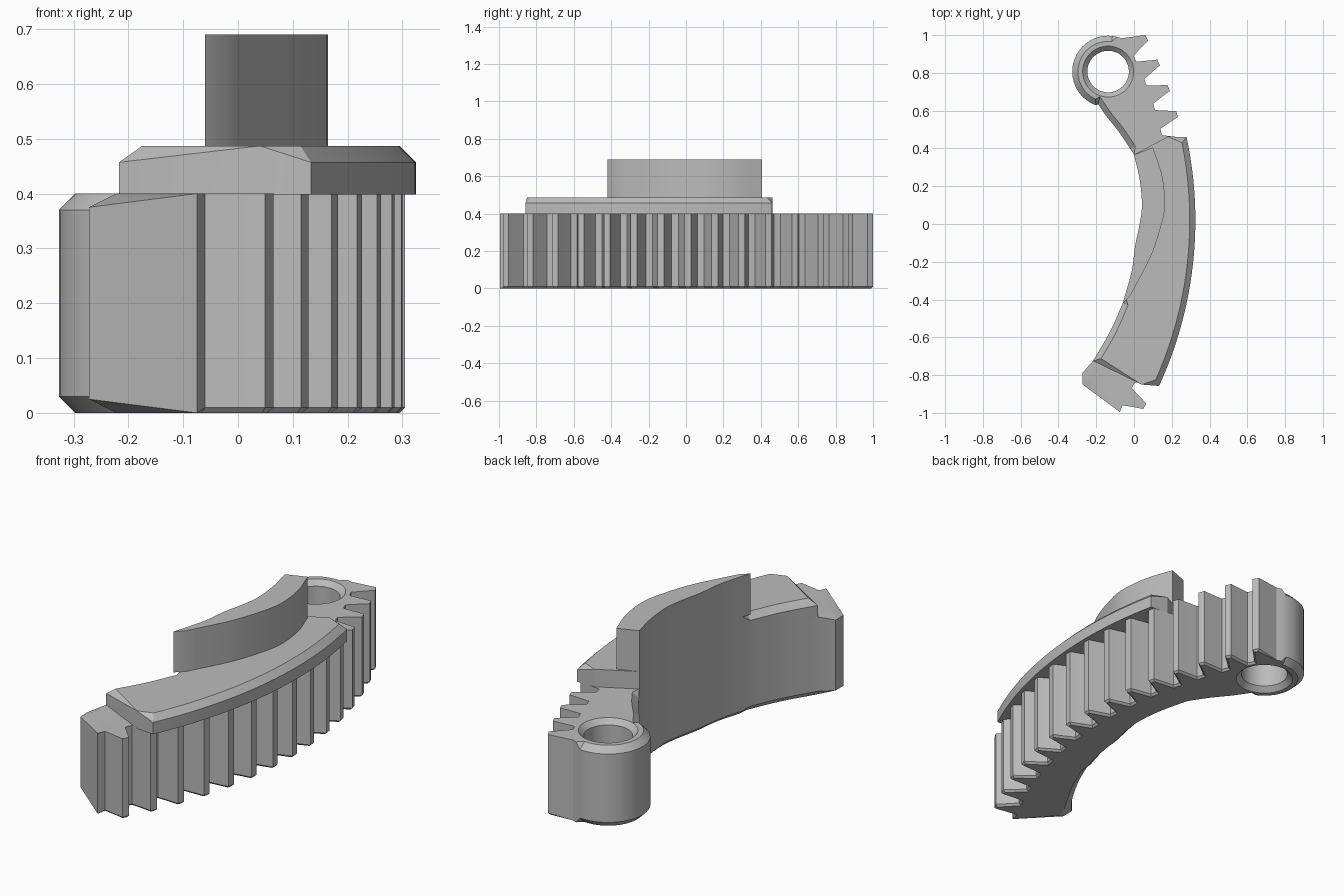
import bpy, bmesh
from math import sin, cos, pi, radians
from mathutils import Vector

cube = bpy.data.objects.get("Cube")
if cube:
    bpy.data.objects.remove(cube)

grey = bpy.data.materials.new("plain grey")
grey.use_nodes = True
grey.diffuse_color = (0.5, 0.5, 0.5, 1)
grey.node_tree.nodes["Principled BSDF"].inputs["Base Color"].default_value = (0.5, 0.5, 0.5, 1)


def finish(name, bm):
    bmesh.ops.remove_doubles(bm, verts=bm.verts, dist=0.0004)
    bmesh.ops.recalc_face_normals(bm, faces=bm.faces)
    mesh = bpy.data.meshes.new(name)
    bm.to_mesh(mesh)
    bm.free()
    mesh.materials.append(grey)
    obj = bpy.data.objects.new(name, mesh)
    bpy.context.collection.objects.link(obj)
    return obj


def inward(points, i):
    """Mitred inward direction at a corner of a counterclockwise outline."""
    p, a, b = points[i], points[i - 1], points[(i + 1) % len(points)]
    d1, d2 = (p - a).normalized(), (b - p).normalized()
    n1, n2 = Vector((-d1.y, d1.x)), Vector((-d2.y, d2.x))
    return (n1 + n2) / max(1 + n1.dot(n2), 0.6)


def prism(name, outline, z0, z1):
    """Outline entries: (x, y, bottom chamfer, top chamfer), each chamfer (width, height)."""
    points = [Vector(o[:2]) for o in outline]
    bm = bmesh.new()
    rings = [[], [], [], []]
    for i, (p, o) in enumerate(zip(points, outline)):
        n = inward(points, i)
        (bw, bh), (tw, th) = o[2], o[3]
        for ring, q, z in zip(rings, (p + n * bw, p, p, p + n * tw),
                              (z0, z0 + bh, z1 - th, z1)):
            ring.append(bm.verts.new((q.x, q.y, z)))
    bm.faces.new(rings[0][::-1])
    bm.faces.new(rings[3])
    count = len(points)
    for low, high in zip(rings, rings[1:]):
        for i in range(count):
            j = (i + 1) % count
            bm.faces.new((low[i], low[j], high[j], high[i]))
    return finish(name, bm)


def lathe(name, centre, profile, sides=48):
    bm = bmesh.new()
    rings = [[bm.verts.new((centre.x + r * cos(2 * pi * k / sides),
                            centre.y + r * sin(2 * pi * k / sides), z))
              for k in range(sides)] for r, z in profile]
    bm.faces.new(rings[0][::-1])
    bm.faces.new(rings[-1])
    for low, high in zip(rings, rings[1:]):
        for k in range(sides):
            j = (k + 1) % sides
            bm.faces.new((low[k], low[j], high[j], high[k]))
    return finish(name, bm)


def smooth_curve(pts, steps=4):
    """Points of a spline through the given points."""
    v = [Vector(p) for p in pts]
    v = [2 * v[0] - v[1]] + v + [2 * v[-1] - v[-2]]
    out = []
    for a, b, c, d in zip(v, v[1:], v[2:], v[3:]):
        for s in range(steps):
            t = s / steps
            out.append((2 * b + (c - a) * t + (2 * a - 5 * b + 4 * c - d) * t ** 2
                        + (3 * b - a - 3 * c + d) * t ** 3) / 2)
    return [tuple(p) for p in out] + [tuple(v[-2])]


NONE, FINE, WIDE, END = (0, 0), (0.01, 0.01), (0.03, 0.03), (0.05, 0.025)
PIVOT = Vector((-1.775, 0.02))
HUB = Vector((-0.137, 0.807))
HUB_R = 0.19
TOP = 0.4


def polar(r, a):
    return (PIVOT.x + r * cos(a), PIVOT.y + r * sin(a))


# Concave inner edge, in three stretches
inner_upper = smooth_curve([(-0.19, 0.635), (-0.148, 0.573), (-0.074, 0.48), (0, 0.367)])
inner_middle = smooth_curve([(0, 0.367), (0.03, 0.235), (0.042, 0.1), (0.03, 0),
                             (0.005, -0.12), (-0.012, -0.25), (-0.06, -0.42)])
inner_lower = smooth_curve([(-0.06, -0.42), (-0.127, -0.57), (-0.217, -0.725)])

# Toothed segment with the hub and end block in one outline
TEETH, FIRST, PITCH = 15, -0.493, 0.0697
tooth = [(1.975, -0.026), (2.03, -0.016), (2.08, -0.008),
         (2.08, 0.008), (2.03, 0.016), (1.975, 0.026)]
body = []
for i in range(TEETH):
    shape = tooth[:4] if i == TEETH - 1 else tooth
    body += [(*polar(r, FIRST + i * PITCH + a), FINE, NONE) for r, a in shape]
for k in range(25):
    a = radians(68 + (250 - 68) * k / 24)
    chamfer = WIDE if k > 1 else NONE
    body.append((HUB.x + HUB_R * cos(a), HUB.y + HUB_R * sin(a), chamfer, chamfer))
body += [(*p, WIDE, WIDE) for p in inner_upper[:-1]]
body += [(*p, (0.02, 0.02), NONE) for p in inner_middle[:-1]]
body += [(*p, WIDE, NONE) for p in inner_lower]
body += [(-0.272, -0.787, END, END), (-0.272, -0.85, END, END), (-0.075, -0.995, NONE, NONE)]
segment = prism("gear_segment", body, 0, TOP)

# Countersunk hole through the hub
cutter = lathe("hole_cutter", HUB, [(0.155, -0.02), (0.135, 0), (0.11, 0.025),
                                    (0.11, TOP - 0.025), (0.135, TOP), (0.155, TOP + 0.02)])
cut = segment.modifiers.new("hole", 'BOOLEAN')
cut.operation, cut.solver, cut.object = 'DIFFERENCE', 'EXACT', cutter
bpy.context.view_layer.objects.active = segment
segment.select_set(True)
bpy.ops.object.modifier_apply(modifier=cut.name)
bpy.data.objects.remove(cutter)

# Flange covering the teeth
flange = [(*polar(2.1, -0.431 + 0.642 * k / 24), NONE, WIDE) for k in range(25)]
flange += [(0.18, 0.463, NONE, NONE)]
flange += [(*p, NONE, NONE) for p in inner_middle[:-1]]
flange += [(*p, NONE, WIDE) for p in inner_lower]
flange += [(0.04, -0.85, NONE, NONE)]
plate = prism("flange", flange, TOP - 0.002, 0.487)

# Raised crescent wall on the inner edge
outer = smooth_curve([(-0.02, -0.38), (0.085, -0.18), (0.138, -0.03),
                      (0.164, 0.1), (0.148, 0.26), (0.1, 0.405)])
wall = prism("crescent_wall", [(*p, NONE, NONE) for p in outer + inner_middle], 0.487, 0.69)

# Smooth curved sides, crisp corners
for obj in (segment, plate, wall):
    obj.select_set(True)
bpy.ops.object.shade_smooth_by_angle(angle=radians(25))
